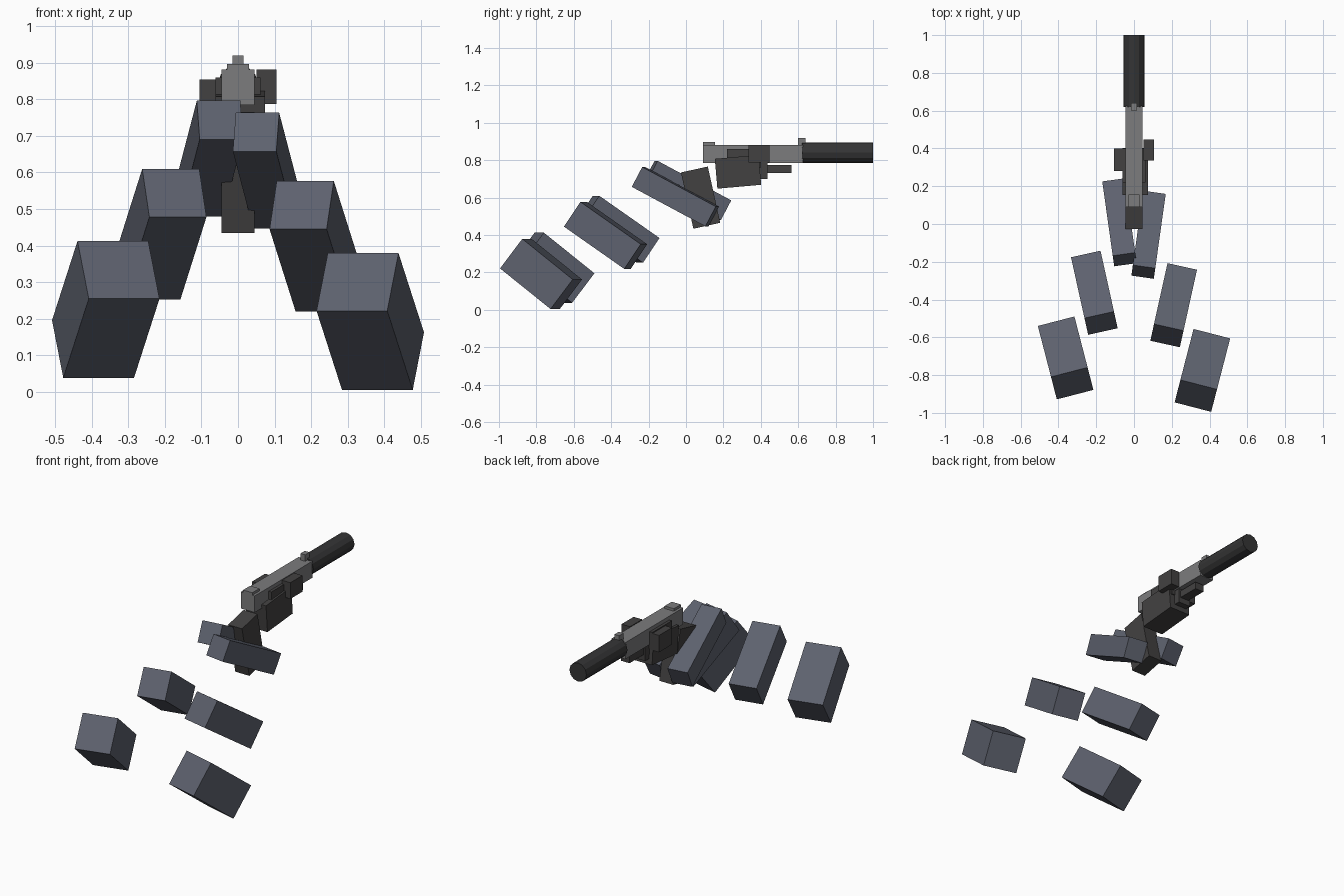
import bpy
from math import radians, pi

if "Cube" in bpy.data.objects:
    bpy.data.objects.remove(bpy.data.objects["Cube"])


def material(name, r, g, b):
    m = bpy.data.materials.new(name)
    m.diffuse_color = (r, g, b, 1)
    m.use_nodes = True
    m.node_tree.nodes["Principled BSDF"].inputs["Base Color"].default_value = m.diffuse_color
    return m


SLEEVE = material("sleeve_blue_grey", 0.11, 0.12, 0.155)
STEEL = material("steel_grey", 0.20, 0.20, 0.205)
DARK = material("dark_grey", 0.055, 0.053, 0.053)
BLACK = material("near_black", 0.035, 0.035, 0.036)


def box(name, center, size, mat, pitch=0, yaw=0):
    bpy.ops.mesh.primitive_cube_add(size=1, location=center,
                                    rotation=(radians(pitch), 0, radians(yaw)))
    o = bpy.context.object
    o.name = name
    o.scale = size
    bpy.ops.object.transform_apply(location=False, rotation=False, scale=True)
    o.data.materials.append(mat)
    return o


def span(name, x, y, z, mat):
    """Upright box given by its limits on each axis."""
    pairs = (x, y, z)
    return box(name, [(a + b) / 2 for a, b in pairs], [b - a for a, b in pairs], mat)


# Arms: three separate segments per side; the left arm sits higher and further forward
segments = [
    ("hand", (0.077, -0.057, 0.605), (0.12, 0.45, 0.12), 28, 8),
    ("forearm", (0.21, -0.43, 0.398), (0.16, 0.40, 0.16), 34.4, 12.5),
    ("upper_arm", (0.362, -0.775, 0.192), (0.20, 0.353, 0.20), 37.9, 14.5),
]
for side, s, dy, dz in (("right", 1, 0, 0), ("left", -1, 0.066, 0.033)):
    for part, (x, y, z), size, pitch, yaw in segments:
        box(f"{side}_{part}", (s * x, y + dy, z + dz), size, SLEEVE, -pitch, -s * yaw)

# Slide with rear and front sights
span("slide", (-0.045, 0.045), (0.09, 0.625), (0.785, 0.882), STEEL)
span("rear_sight", (-0.03, 0.03), (0.09, 0.155), (0.875, 0.897), STEEL)
span("front_sight", (-0.015, 0.015), (0.60, 0.64), (0.875, 0.92), STEEL)

# Suppressor
bpy.ops.mesh.primitive_cylinder_add(vertices=12, radius=0.055, depth=0.38,
                                    location=(0, 0.81, 0.84), rotation=(-pi / 2, 0, 0))
suppressor = bpy.context.object
suppressor.name = "suppressor"
suppressor.data.materials.append(BLACK)

# Tilted grip and the fist-sized block in front of it
box("grip", (0, 0.078, 0.60), (0.09, 0.147, 0.308), DARK, 12.5)
box("guard_block", (0.006, 0.278, 0.738), (0.135, 0.235, 0.16), DARK, 5)

# Side plates and thumb blocks
span("side_plate", (-0.062, 0.062), (0.22, 0.40), (0.76, 0.86), DARK)
span("right_side_block", (0.05, 0.105), (0.335, 0.447), (0.787, 0.882), DARK)
span("left_side_block", (-0.105, -0.05), (0.28, 0.40), (0.755, 0.854), DARK)

# Under-barrel rail
span("rail_mount", (-0.04, 0.04), (0.30, 0.435), (0.70, 0.787), DARK)
span("rail", (-0.028, 0.028), (0.40, 0.563), (0.733, 0.775), DARK)
